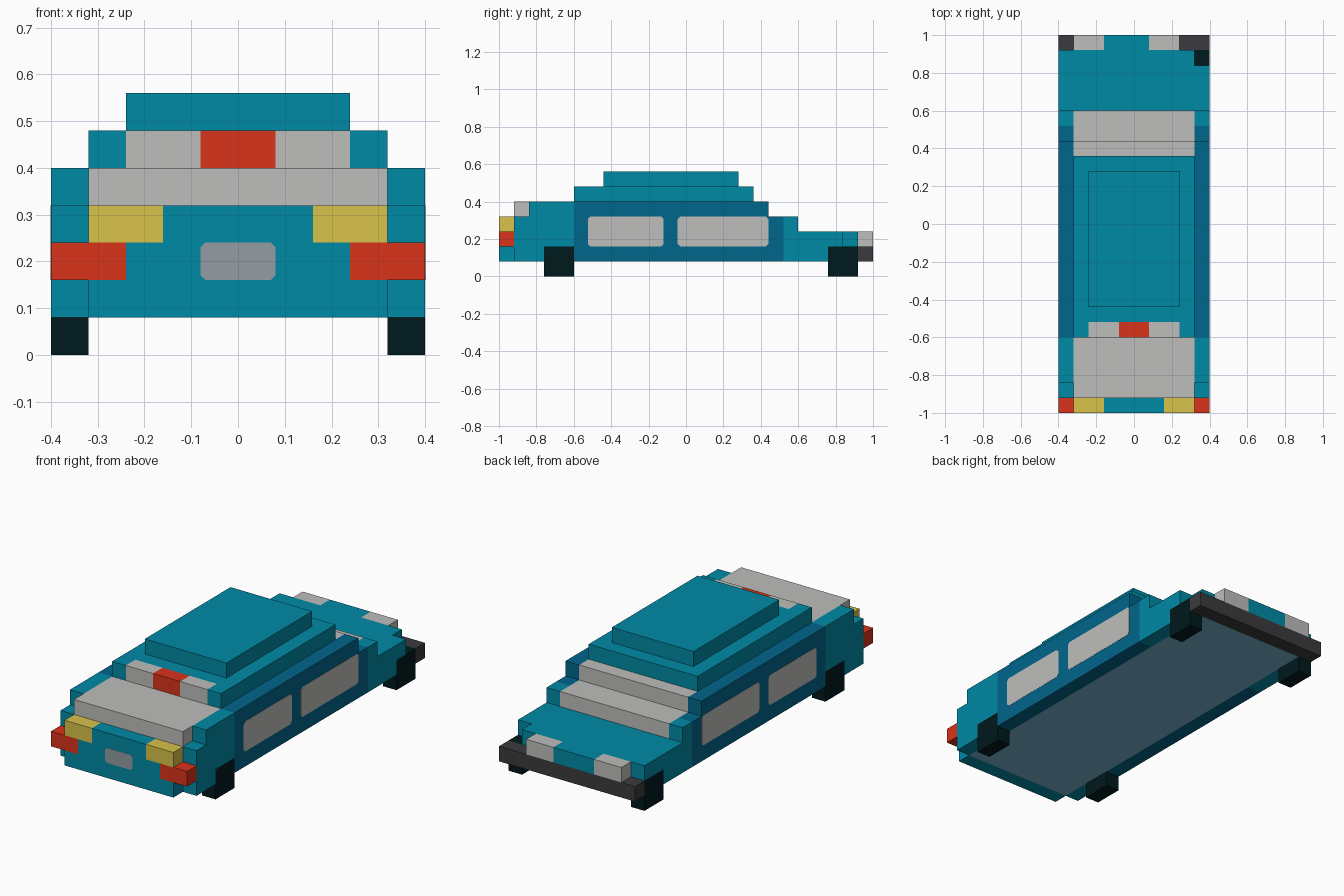
import bpy
import bmesh
from mathutils import Vector

cube = bpy.data.objects.get("Cube")
if cube:
    bpy.data.objects.remove(cube, do_unlink=True)


def material(name, srgb):
    lin = [((c / 255 + 0.055) / 1.055) ** 2.4 if c > 10 else c / 255 / 12.92 for c in srgb]
    m = bpy.data.materials.new(name)
    m.use_nodes = True
    m.diffuse_color = (*lin, 1)
    bsdf = m.node_tree.nodes["Principled BSDF"]
    bsdf.inputs["Base Color"].default_value = (*lin, 1)
    bsdf.inputs["Roughness"].default_value = 0.8
    return m


TEAL = material("teal paint", (0, 138, 166))
BLUE = material("dark blue paint", (0, 102, 139))
GREY = material("light grey", (190, 191, 188))
RED = material("red", (217, 51, 27))
YELLOW = material("yellow", (216, 195, 74))
PLATE = material("plate grey", (147, 157, 164))
BLACK = material("tyre black", (0, 25, 28))
BUMPER = material("bumper charcoal", (59, 59, 61))
SLATE = material("underside blue grey", (121, 179, 209))


def prism(name, axis, points, lo, hi, mat, under=None):
    """Extrude a 2D outline along an axis; x uses (y, z), y uses (x, z), z uses (x, y)."""
    place = {"x": lambda a, b, t: (t, a, b),
             "y": lambda a, b, t: (a, t, b),
             "z": lambda a, b, t: (a, b, t)}[axis]
    bm = bmesh.new()
    face = bm.faces.new([bm.verts.new(place(a, b, lo)) for a, b in points])
    ext = bmesh.ops.extrude_face_region(bm, geom=[face])
    moved = [v for v in ext["geom"] if isinstance(v, bmesh.types.BMVert)]
    bmesh.ops.translate(bm, verts=moved, vec=Vector(place(0, 0, hi - lo)))
    bmesh.ops.recalc_face_normals(bm, faces=bm.faces)
    mesh = bpy.data.meshes.new(name)
    mesh.materials.append(mat)
    if under:
        mesh.materials.append(under)
        for f in bm.faces:
            f.material_index = int(f.normal.z < -0.5)
    bm.to_mesh(mesh)
    bm.free()
    ob = bpy.data.objects.new(name, mesh)
    bpy.context.collection.objects.link(ob)
    return ob


def box(name, x, y, z, mat):
    return prism(name, "z", [(x[0], y[0]), (x[1], y[0]), (x[1], y[1]), (x[0], y[1])], *z, mat)


def clipped(a, b, c=0.01):
    """Rectangle outline with small cut corners."""
    (a0, a1), (b0, b1) = a, b
    return [(a0 + c, b0), (a1 - c, b0), (a1, b0 + c), (a1, b1 - c),
            (a1 - c, b1), (a0 + c, b1), (a0, b1 - c), (a0, b0 + c)]


# Central body with a blue grey underside
prism("body_core", "x", [(-.92, .08), (.92, .08), (.92, .24), (.44, .24), (.44, .32), (.36, .32),
                         (.36, .40), (-.60, .40), (-.60, .32), (-.92, .32)], -.32, .32, TEAL, SLATE)

# Nose, stepped around the front lights
prism("nose", "y", [(-.32, .08), (.32, .08), (.32, .16), (.24, .16), (.24, .24), (.16, .24),
                    (.16, .32), (-.16, .32), (-.16, .24), (-.24, .24), (-.24, .16), (-.32, .16)],
      -1.0, -.92, TEAL)
prism("front_plate", "y", clipped((-.08, .08), (.16, .24)), -1.001, -.999, PLATE)

# Bonnet panel and rear window steps
box("bonnet_panel", (-.32, .32), (-.92, -.60), (.32, .40), GREY)
box("rear_window_lower", (-.32, .32), (.44, .60), (.24, .32), GREY)
box("rear_window_upper", (-.32, .32), (.36, .44), (.32, .40), GREY)

# Roof, notched for the windscreen
prism("roof_lower", "z", [(-.32, -.60), (-.24, -.60), (-.24, -.52), (.24, -.52), (.24, -.60),
                          (.32, -.60), (.32, .36), (-.32, .36)], .40, .48, TEAL)
box("roof_upper", (-.24, .24), (-.44, .28), (.48, .56), TEAL)
box("windscreen_centre", (-.08, .08), (-.60, -.52), (.40, .48), RED)

# Parts repeated on both sides
for side, s in (("left", 1), ("right", -1)):
    def span(a, b):
        return tuple(sorted((s * a, s * b)))

    outer = span(.32, .40)
    box(f"windscreen_{side}", span(.08, .24), (-.60, -.52), (.40, .48), GREY)
    box(f"headlight_{side}", span(.16, .32), (-1, -.92), (.24, .32), YELLOW)
    box(f"indicator_{side}", span(.24, .40), (-1, -.92), (.16, .24), RED)

    # Front wing, door panel and rear wing, cut out above the wheels
    prism(f"front_wing_{side}", "x", [(-.92, .08), (-.76, .08), (-.76, .16), (-.60, .16), (-.60, .40),
                                      (-.84, .40), (-.84, .32), (-.92, .32)], *outer, TEAL)
    prism(f"door_panel_{side}", "x", [(-.60, .08), (.52, .08), (.52, .32), (.44, .32),
                                      (.44, .40), (-.60, .40)], *outer, BLUE)
    end = .84 if s > 0 else .92
    prism(f"rear_wing_{side}", "x", [(.52, .08), (.76, .08), (.76, .16), (end, .16), (end, .24),
                                     (.60, .24), (.60, .32), (.52, .32)], *outer, TEAL)

    # Side windows
    for place, y in (("front", (-.525, -.12)), ("rear", (-.045, .44))):
        prism(f"{place}_window_{side}", "x", clipped(y, (.16, .32), .013), *span(.399, .401), GREY)

    # Wheels
    for place, y in (("front", (-.76, -.60)), ("rear", (.76, .92))):
        box(f"{place}_wheel_{side}", outer, y, (0, .16), BLACK)

# Tail: bumper, lights and the panel between them
box("rear_bumper", (-.40, .40), (.92, 1), (.08, .16), BUMPER)
box("tail_light_right", (-.32, -.16), (.92, 1), (.16, .24), GREY)
box("tail_panel", (-.16, .08), (.92, 1), (.16, .24), TEAL)
box("tail_light_left", (.08, .24), (.92, 1), (.16, .24), GREY)
